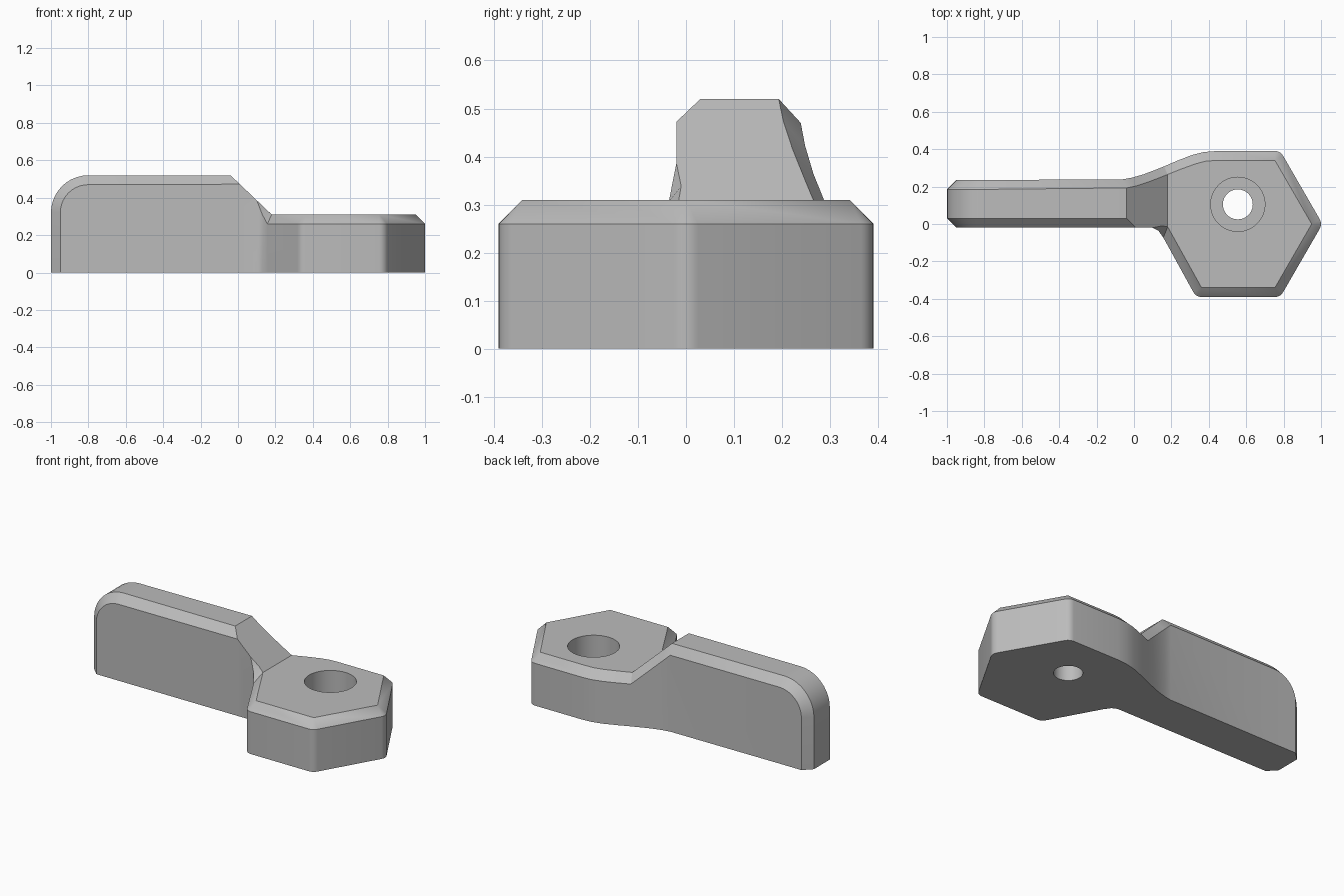
import bpy, bmesh
from math import sin, cos, pi, radians

old = bpy.data.objects.get("Cube")
if old:
    bpy.data.objects.remove(old, do_unlink=True)

BEVEL = 0.05
HIGH, LOW = 0.52, 0.31            # lever and hexagon heights
RAMP0, RAMP1 = -0.04, 0.18        # ramp between them
HEX_X, HEX_R = 0.5574, 0.34 / cos(pi / 6)


def top(x):
    t = min(max((x - RAMP0) / (RAMP1 - RAMP0), 0), 1)
    return HIGH + (LOW - HIGH) * t


def material(name, value):
    m = bpy.data.materials.new(name)
    m.use_nodes = True
    colour = (value, value, value, 1)
    m.diffuse_color = colour
    m.node_tree.nodes["Principled BSDF"].inputs["Base Color"].default_value = colour
    return m


def make_object(name, bm):
    bmesh.ops.recalc_face_normals(bm, faces=bm.faces)
    mesh = bpy.data.meshes.new(name)
    bm.to_mesh(mesh)
    bm.free()
    ob = bpy.data.objects.new(name, mesh)
    bpy.context.collection.objects.link(ob)
    return ob


def lever_side(y, out):
    """Rounded end of the lever: pairs of (top edge, wall edge) points."""
    pairs = [((-1, y - out, 0), (-1 + BEVEL, y, 0))]
    for i in range(11):
        a = i * pi / 20
        pairs.append(((-0.8 - 0.2 * cos(a), y - out, 0.32 + 0.2 * sin(a)),
                      (-0.8 - 0.15 * cos(a), y, 0.32 + 0.15 * sin(a))))
    return pairs


# Front edge: lever, ramp and the small fillet into the hexagon
front = lever_side(-0.02, -BEVEL)
front += [((RAMP0, 0.03, HIGH), (0.01, -0.02, top(0.01)))]
front += [((x, -0.02, top(x)),) * 2 for x in (0.01, 0.1)]
front += [((0.15, -0.01, top(0.15)), (0.13, -0.035, 0.31)),
          ((RAMP1, -0.015, LOW), (0.157, -0.073, 0.26))]

# Back edge: lever, ramp and the sweeping curve
back = lever_side(0.235, BEVEL)
back += [((RAMP0, 0.193, HIGH), (-0.06, 0.239, 0.47))]
for xt, yt, xw, yw in ((0.01, 0.203, -0.01, 0.248), (0.07, 0.222, 0.05, 0.265),
                       (0.14, 0.249, 0.11, 0.288), (RAMP1, 0.265, 0.16, 0.308)):
    back.append(((xt, yt, top(xt)), (xw, yw, max(0.26, top(xw) - 0.069))))

# Hexagon corners, rounded at the wall and sharp at the top
rim = []
for deg in (240, 300, 0, 60):
    a = radians(deg)
    tx, ty = HEX_X + HEX_R * cos(a), HEX_R * sin(a)
    for i in range(7):
        b = a + radians(-30 + 10 * i)
        rim.append(((tx, ty, LOW),
                    (tx + BEVEL * cos(b), ty + BEVEL * sin(b), LOW - BEVEL)))
for xt, yt, xw, yw in ((0.44, 0.34, 0.44, 0.39), (0.385, 0.336, 0.375, 0.385),
                       (0.33, 0.322, 0.31, 0.369), (0.25, 0.293, 0.23, 0.338)):
    rim.append(((xt, yt, LOW), (xw, yw, LOW - BEVEL)))

# Body skin
bm = bmesh.new()
cache = {}


def vert(p):
    key = tuple(round(c, 4) for c in p)
    if key not in cache:
        cache[key] = bm.verts.new(key)
    return cache[key]


def face(points):
    vs = list(dict.fromkeys(vert(p) for p in points))
    if len(vs) > 2:
        bm.faces.new(vs)


def floor(p):
    return (p[0], p[1], 0)


loop = front + rim + back[::-1]
for (t0, w0), (t1, w1) in zip(loop, loop[1:]):
    face([t0, w0, w1, t1])                       # chamfer
    face([w0, floor(w0), floor(w1), w1])         # wall
for f0, f1, b0, b1 in zip(front, front[1:], back, back[1:]):
    face([f0[0], f1[0], b1[0], b0[0]])           # lever end, top and ramp
face([front[-1][0]] + [p[0] for p in rim] + [back[-1][0]])
face([floor(p[1]) for p in loop] + [back[0][0], front[0][0]])
body = make_object("lever_with_hexagon_head", bm)
body.data.materials.append(material("plain grey", 0.5))

# Stepped screw hole
bm = bmesh.new()
SEG = 48
rings = []
for r, z in ((0.08, -0.1), (0.08, 0.14), (0.145, 0.14), (0.145, 0.5)):
    rings.append([bm.verts.new((0.555 + r * cos(2 * pi * i / SEG),
                                0.105 + r * sin(2 * pi * i / SEG), z))
                  for i in range(SEG)])
for lo, hi in zip(rings, rings[1:]):
    for i in range(SEG):
        j = (i + 1) % SEG
        bm.faces.new((lo[i], lo[j], hi[j], hi[i]))
bm.faces.new(rings[0])
bm.faces.new(rings[-1])
cutter = make_object("screw_hole_cutter", bm)
cutter.hide_render = True

mod = body.modifiers.new("screw_hole", 'BOOLEAN')
mod.operation = 'DIFFERENCE'
mod.solver = 'EXACT'
mod.object = cutter
bpy.context.view_layer.objects.active = body
body.select_set(True)
bpy.ops.object.modifier_apply(modifier=mod.name)
bpy.data.objects.remove(cutter, do_unlink=True)
bpy.ops.object.shade_smooth_by_angle(angle=radians(30))
